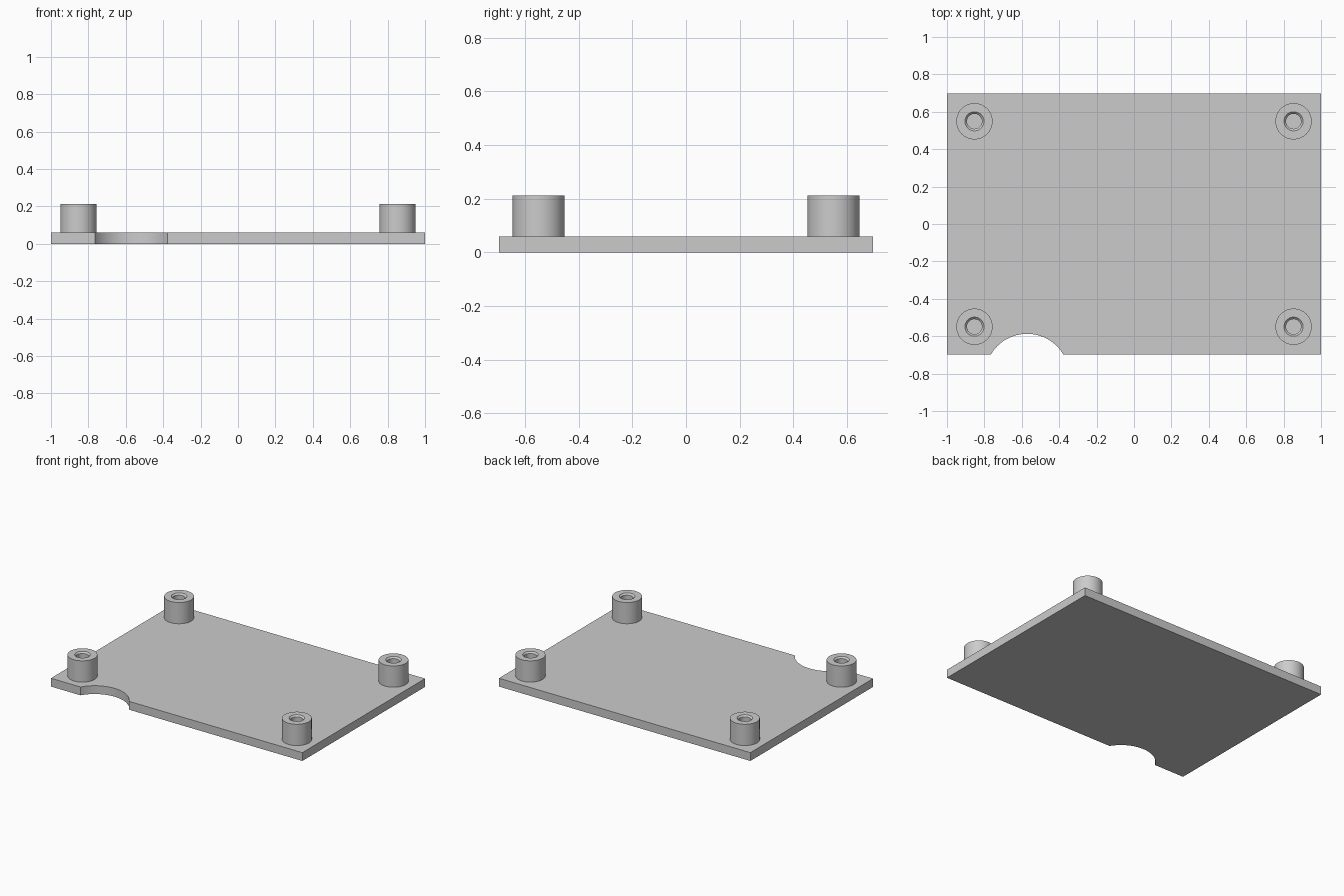
import bpy, bmesh, math

cube = bpy.data.objects.get("Cube")
if cube:
    bpy.data.objects.remove(cube, do_unlink=True)

HALF_X, HALF_Y, THICK, TOP = 1.0, 0.697, 0.06, 0.213

grey = bpy.data.materials.new("plain grey")
grey.use_nodes = True
color = (0.6, 0.6, 0.6, 1)
grey.diffuse_color = color
grey.node_tree.nodes["Principled BSDF"].inputs["Base Color"].default_value = color


def finish(bm, name):
    """Turn the bmesh into a named, shaded object."""
    bmesh.ops.recalc_face_normals(bm, faces=bm.faces)
    mesh = bpy.data.meshes.new(name)
    bm.to_mesh(mesh)
    bm.free()
    mesh.materials.append(grey)
    obj = bpy.data.objects.new(name, mesh)
    bpy.context.collection.objects.link(obj)
    bpy.ops.object.select_all(action='DESELECT')
    bpy.context.view_layer.objects.active = obj
    obj.select_set(True)
    bpy.ops.object.shade_smooth_by_angle(angle=math.radians(30))
    return obj


# Base plate outline with a circular bite in the front edge
radius, cx, cy = 0.225, -0.5715, -0.812
half_angle = math.acos((-HALF_Y - cy) / radius)
steps = 32
outline = [(HALF_X, -HALF_Y), (HALF_X, HALF_Y), (-HALF_X, HALF_Y), (-HALF_X, -HALF_Y)]
for i in range(steps + 1):
    a = half_angle * (2 * i / steps - 1)
    outline.append((cx + radius * math.sin(a), cy + radius * math.cos(a)))

bm = bmesh.new()
face = bm.faces.new([bm.verts.new((x, y, 0)) for x, y in outline])
side = bmesh.ops.extrude_face_region(bm, geom=[face], use_keep_orig=True)
for v in side["geom"]:
    if isinstance(v, bmesh.types.BMVert):
        v.co.z = THICK
finish(bm, "base_plate")

# Corner standoffs: turned posts with a chamfered blind hole
profile = [(0.097, THICK), (0.097, TOP), (0.051, TOP), (0.04, TOP - 0.011), (0.04, THICK)]


def standoff(name, x, y):
    bm = bmesh.new()
    verts = [bm.verts.new((r, 0, z)) for r, z in profile]
    edges = [bm.edges.new(pair) for pair in zip(verts, verts[1:] + verts[:1])]
    bmesh.ops.spin(bm, geom=verts + edges, cent=(0, 0, 0), axis=(0, 0, 1),
                   angle=math.tau, steps=48, use_merge=True)
    bmesh.ops.remove_doubles(bm, verts=bm.verts, dist=0.0001)
    # The underside rests on the plate, so it needs no face
    hidden = [f for f in bm.faces if all(v.co.z < THICK + 0.001 for v in f.verts)]
    bmesh.ops.delete(bm, geom=hidden, context='FACES')
    finish(bm, name).location = (x, y, 0)


for y_name, sy in (("front", -1), ("back", 1)):
    for x_name, sx in (("right", -1), ("left", 1)):
        standoff(f"{y_name}_{x_name}_standoff", sx * 0.853, sy * 0.549)
